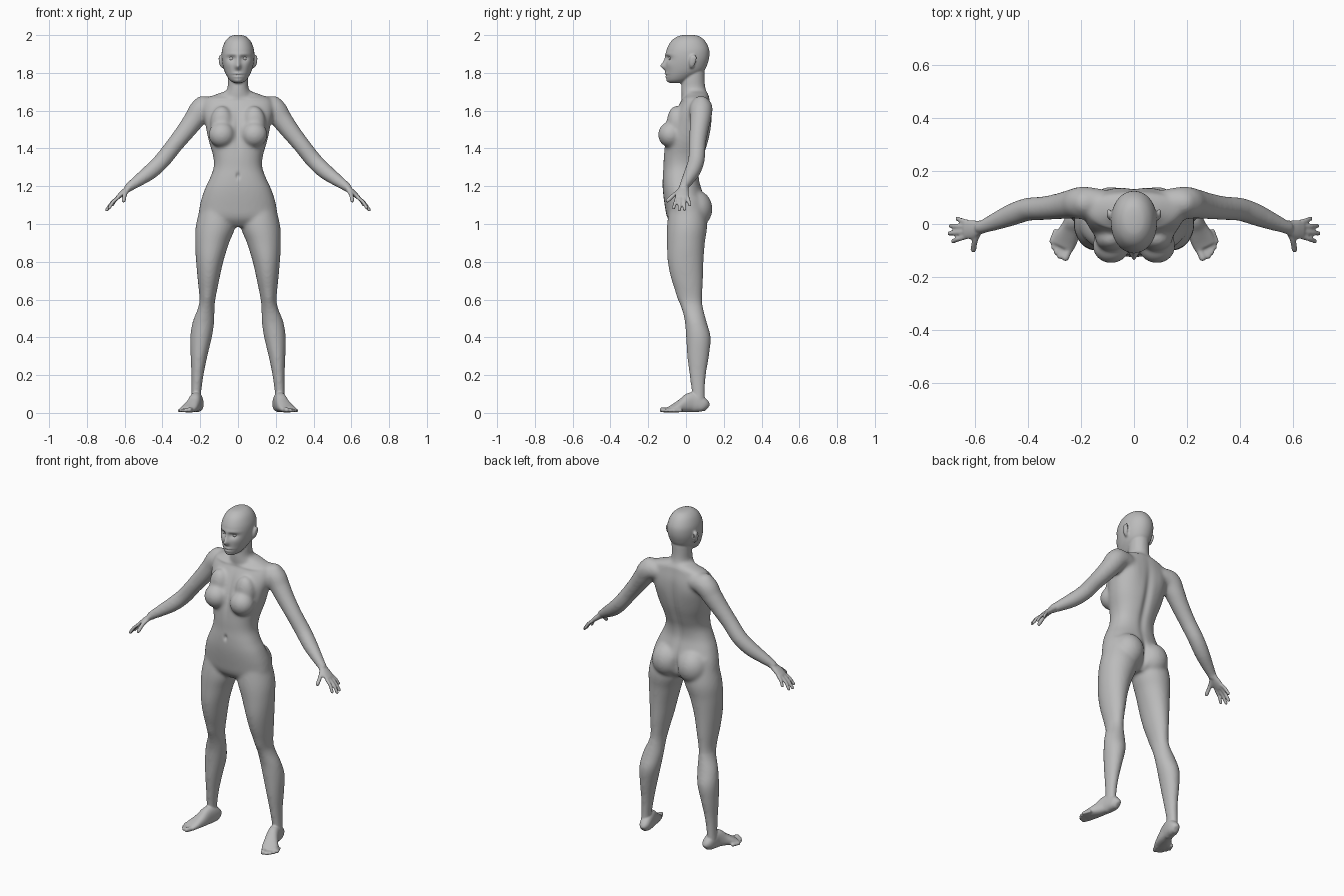
import bpy, bmesh, math
from mathutils import Vector, Matrix

cube = bpy.data.objects.get("Cube")
if cube:
    bpy.data.objects.remove(cube, do_unlink=True)

Y, Z = Vector((0, 1, 0)), Vector((0, 0, 1))

grey = bpy.data.materials.new("plain_grey")
grey.use_nodes = True
grey.diffuse_color = (0.5, 0.5, 0.5, 1)
grey.node_tree.nodes["Principled BSDF"].inputs["Base Color"].default_value = (0.5, 0.5, 0.5, 1)


def spline(rows, steps=5):
    """Smooth curve through rows of numbers."""
    pts = [rows[0], *rows, rows[-1]]
    out = []
    for p, q, r, s in zip(pts, pts[1:], pts[2:], pts[3:]):
        for k in range(steps):
            t = k / steps
            out.append([b + 0.5 * t * (c - a + t * (2 * a - 5 * b + 4 * c - d + t * (3 * (b - c) + d - a)))
                        for a, b, c, d in zip(p, q, r, s)])
    return out + [list(rows[-1])]


def loft(bm, rows, ref=Y, flat=False, power=2.0, n=32):
    """Closed tube through rows of x, y, z, half width, half depth along ref."""
    rows = spline(rows)
    rings = []
    for i, (x, y, z, a, b) in enumerate(rows):
        lo, hi = rows[max(i - 1, 0)], rows[min(i + 1, len(rows) - 1)]
        t = Z if flat else (Vector(hi[:3]) - Vector(lo[:3])).normalized()
        u = (ref - t * ref.dot(t)).normalized()
        v = u.cross(t)
        ring = []
        for k in range(n):
            c, s = math.cos(math.tau * k / n), math.sin(math.tau * k / n)
            c = math.copysign(abs(c) ** (2 / power), c)
            s = math.copysign(abs(s) ** (2 / power), s)
            ring.append(bm.verts.new(Vector((x, y, z)) + v * a * c + u * b * s))
        rings.append(ring)
    for r0, r1 in zip(rings, rings[1:]):
        for k in range(n):
            bm.faces.new((r0[k], r0[k - 1], r1[k - 1], r1[k]))
    bm.faces.new(rings[0])
    bm.faces.new(rings[-1][::-1])


def column(bm, rows, **kw):
    """Central loft from rows of z, half width, front, back."""
    loft(bm, [(0, (f + b) / 2, z, w, (b - f) / 2) for z, w, f, b in rows], flat=True, **kw)


def limbs(bm, rows, **kw):
    for s in (1, -1):
        loft(bm, [(s * r[0], *r[1:]) for r in rows], **kw)


def balls(bm, c, r):
    for s in (1, -1):
        m = Matrix.Translation((s * c[0], c[1], c[2])) @ Matrix.Diagonal((*r, 1))
        bmesh.ops.create_uvsphere(bm, u_segments=32, v_segments=20, radius=1, matrix=m)


def digit(bm, pts, r):
    """Finger or toe with a round tip."""
    limbs(bm, [(*p, r, r) for p in pts], n=16)
    balls(bm, pts[-1], (r, r, r))


def make_object(name, bm):
    bmesh.ops.recalc_face_normals(bm, faces=bm.faces)
    me = bpy.data.meshes.new(name)
    bm.to_mesh(me)
    bm.free()
    ob = bpy.data.objects.new(name, me)
    bpy.context.collection.objects.link(ob)
    return ob


def fuse(bm, voxel, smooth):
    """Weld overlapping volumes into one skin and return its mesh."""
    ob = make_object("temporary", bm)
    mod = ob.modifiers.new("weld", 'REMESH')
    mod.mode, mod.voxel_size = 'VOXEL', voxel
    mod = ob.modifiers.new("soften", 'SMOOTH')
    mod.factor, mod.iterations = 0.5, smooth
    graph = bpy.context.evaluated_depsgraph_get()
    me = bpy.data.meshes.new_from_object(ob.evaluated_get(graph))
    bpy.data.objects.remove(ob, do_unlink=True)
    return me


# Torso and neck
bm = bmesh.new()
column(bm, [(1.705, .06, -.005, .105), (1.685, .12, .0, .12), (1.66, .175, -.02, .125),
            (1.6, .188, -.055, .135), (1.52, .172, -.09, .133), (1.44, .155, -.11, .12),
            (1.36, .132, -.118, .095), (1.3, .129, -.12, .075), (1.24, .15, -.124, .07),
            (1.18, .178, -.123, .085), (1.1, .202, -.113, .11), (1.03, .2, -.098, .1),
            (.985, .11, -.06, .06)], power=2.3)
column(bm, [(1.83, .055, -.01, .1), (1.76, .055, -.022, .1), (1.72, .056, -.026, .104),
            (1.68, .075, -.025, .115), (1.63, .1, -.02, .12)])

# Legs: z, inner, outer, front, back
leg = [(1.14, .03, .185, -.08, .09), (1.0, .012, .222, -.1, .112), (.9, .047, .227, -.101, .1),
       (.8, .078, .222, -.097, .093), (.7, .1, .213, -.076, .09), (.6, .12, .204, -.038, .086),
       (.55, .124, .214, -.022, .092), (.48, .126, .241, -.006, .11), (.4, .138, .253, .0, .131),
       (.3, .162, .251, .006, .122), (.2, .182, .247, .018, .106), (.1, .195, .248, .03, .1),
       (.05, .192, .25, .025, .105)]
limbs(bm, [((i + o) / 2, (f + b) / 2, z, (o - i) / 2, (b - f) / 2) for z, i, o, f, b in leg], flat=True)

# Arms: x, y, z, radius
arm = [(.1, .08, 1.62, .045), (.185, .08, 1.612, .061), (.23, .076, 1.555, .056),
       (.275, .068, 1.495, .05), (.335, .06, 1.42, .045), (.4, .055, 1.338, .044),
       (.46, .035, 1.28, .042), (.52, .01, 1.235, .034), (.57, -.01, 1.2, .026), (.59, -.014, 1.18, .024)]
limbs(bm, [(*a, a[3]) for a in arm])

# Shoulder, chest and hip masses
balls(bm, (.185, .08, 1.615), (.06, .055, .064))
balls(bm, (.086, -.083, 1.473), (.07, .065, .068))
balls(bm, (.086, -.052, 1.535), (.06, .05, .09))
balls(bm, (.086, .05, 1.08), (.09, .09, .1))
trunk_mesh = fuse(bm, .008, 14)

# Head
bm = bmesh.new()
column(bm, [(2.001, .012, -.005, .035), (1.994, .04, -.042, .07), (1.97, .066, -.077, .1),
            (1.93, .083, -.1, .121), (1.89, .087, -.108, .124), (1.85, .083, -.108, .115),
            (1.81, .072, -.108, .095), (1.78, .057, -.104, .05), (1.758, .04, -.097, .01),
            (1.746, .018, -.085, -.02)], power=2.1, n=48)

# Ears
limbs(bm, [(.08, .03, 1.825, .006, .008), (.089, .032, 1.84, .008, .014), (.094, .036, 1.865, .008, .02),
           (.096, .04, 1.885, .006, .018), (.092, .04, 1.895, .004, .008)], flat=True)

# Hands
limbs(bm, [(.56, -.008, 1.208, .02, .024), (.585, -.014, 1.185, .017, .028), (.612, -.02, 1.162, .015, .036),
           (.638, -.022, 1.14, .011, .036)])
knuckles = [(.632, -.049, 1.142), (.636, -.03, 1.141), (.634, -.01, 1.142), (.624, .007, 1.148)]
tips = [(.682, -.065, 1.085), (.695, -.036, 1.074), (.69, -.007, 1.077), (.665, .02, 1.1)]
for a, b in zip(knuckles, tips):
    mid = (Vector(a) + Vector(b)) / 2 + Vector((.004, 0, .004))
    digit(bm, [a, tuple(mid), b], .0095)
digit(bm, [(.58, -.022, 1.183), (.598, -.06, 1.157), (.605, -.097, 1.124)], .0115)

# Feet: x, y, half width, half height, resting on the floor
foot = [(.209, .112, .014, .022), (.212, .095, .03, .036), (.217, .06, .033, .05), (.224, .025, .033, .053),
        (.237, -.015, .038, .038), (.256, -.055, .045, .024), (.27, -.085, .044, .015)]
limbs(bm, [(x, y, h + .002, w, h) for x, y, w, h in foot], ref=Z, power=2.4)
toes = [((.258, -.127, .016), .014), ((.28, -.122, .013), .0105), ((.293, -.107, .013), .01),
        ((.304, -.088, .012), .0095), ((.311, -.066, .012), .0095)]
for tip, r in toes:
    digit(bm, [tuple(Vector(tip) - Vector((.018, -.046, 0))), tip], r)
detail_mesh = fuse(bm, .0045, 3)

# One continuous skin
bm = bmesh.new()
bm.from_mesh(trunk_mesh)
bm.from_mesh(detail_mesh)
bm.from_mesh(fuse(bm.copy(), .005, 2))
bmesh.ops.delete(bm, geom=bm.verts[:len(trunk_mesh.vertices) + len(detail_mesh.vertices)], context='VERTS')
bm.normal_update()

# Modelled forms: x, z, spread x, spread z, outward amount, side (-1 front, 1 back)
forms = [(0, 1.835, .011, .012, .022, -1), (0, 1.86, .008, .02, .012, -1),    # nose
         (.033, 1.877, .018, .011, -.014, -1), (.032, 1.898, .025, .007, .004, -1),  # eye sockets, brows
         (0, 1.796, .018, .005, .007, -1), (0, 1.78, .015, .005, .006, -1),   # lips
         (0, 1.788, .02, .003, -.004, -1), (0, 1.758, .018, .01, .006, -1),   # mouth, chin
         (.05, 1.84, .015, .015, .003, -1),                                   # cheeks
         (0, 1.255, .007, .011, -.01, -1), (0, 1.5, .012, .07, -.008, -1),    # navel, breastbone
         (.09, 1.662, .04, .007, .005, -1), (.165, .605, .025, .03, .006, -1),  # collarbones, knees
         (0, 1.4, .016, .13, -.012, 1), (.1, 1.55, .04, .05, .006, 1),        # spine, shoulder blades
         (0, 1.07, .012, .05, -.02, 1)]                                       # hip cleft
for v in bm.verts:
    x, z, ny, push = abs(v.co.x), v.co.z, v.normal.y, 0
    for fx, fz, sx, sz, amount, side in forms:
        d = ((x - fx) / sx) ** 2 + ((z - fz) / sz) ** 2
        if d < 9 and ny * side > 0:
            push += side * amount * min(1, 2 * ny * side) * math.exp(-d / 2)
    v.co.y += push
objects = [make_object("body", bm)]

# Eyes
for side, name in ((1, "left_eye"), (-1, "right_eye")):
    bm = bmesh.new()
    bmesh.ops.create_uvsphere(bm, u_segments=24, v_segments=16, radius=.014,
                              matrix=Matrix.Translation((side * .033, -.077, 1.876)))
    objects.append(make_object(name, bm))

for ob in objects:
    ob.data.materials.clear()
    ob.data.materials.append(grey)
    ob.data.shade_smooth()
